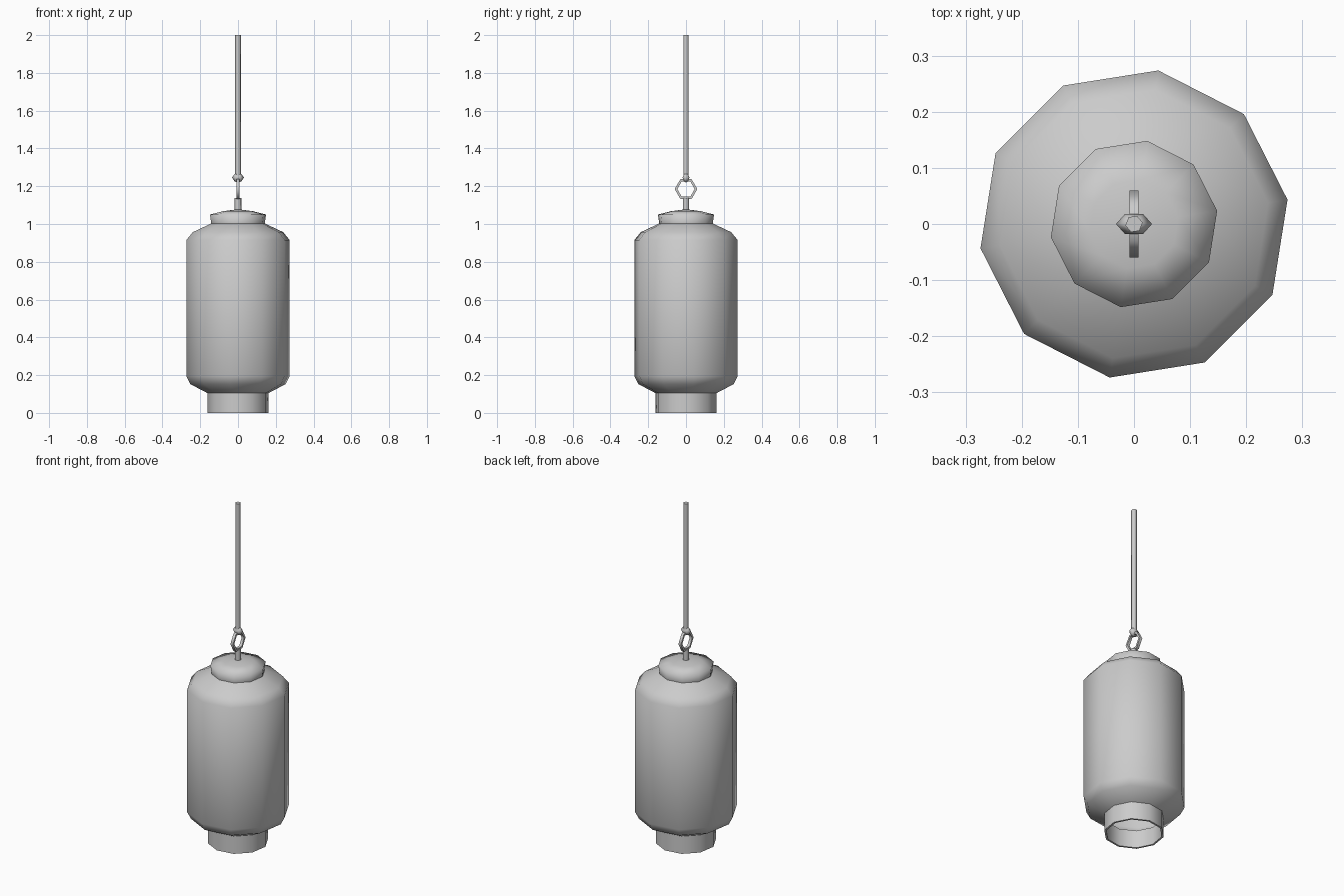
import bpy, bmesh, math

old = bpy.data.objects.get("Cube")
if old:
    bpy.data.objects.remove(old, do_unlink=True)

grey = bpy.data.materials.new("plain grey")
grey.use_nodes = True
grey.diffuse_color = (0.6, 0.6, 0.6, 1)
grey.node_tree.nodes["Principled BSDF"].inputs["Base Color"].default_value = (0.6, 0.6, 0.6, 1)


def lathe(name, profile, sides=10, turn=9, closed=False, angle=180, scale=(1, 1)):
    """Spin an (radius, height) profile, listed from bottom to top on the outside."""
    bm = bmesh.new()
    rings = []
    for r, z in profile:
        if r == 0:
            rings.append([bm.verts.new((0, 0, z))] * sides)
            continue
        ring = []
        for i in range(sides):
            a = math.radians(turn) + math.tau * i / sides
            ring.append(bm.verts.new((r * math.cos(a) * scale[0], r * math.sin(a) * scale[1], z)))
        rings.append(ring)
    pairs = list(zip(rings, rings[1:]))
    if closed:
        pairs.append((rings[-1], rings[0]))
    for low, high in pairs:
        for i in range(sides):
            j = (i + 1) % sides
            corners = list(dict.fromkeys((low[i], low[j], high[j], high[i])))
            bm.faces.new(corners)
    return finish(name, bm, angle)


def finish(name, bm, angle):
    mesh = bpy.data.meshes.new(name)
    bm.to_mesh(mesh)
    bm.free()
    mesh.materials.append(grey)
    ob = bpy.data.objects.new(name, mesh)
    bpy.context.collection.objects.link(ob)
    bpy.ops.object.select_all(action='DESELECT')
    ob.select_set(True)
    bpy.context.view_layer.objects.active = ob
    bpy.ops.object.shade_smooth_by_angle(angle=math.radians(angle))
    return ob


# Paper shade, open underneath
lathe("shade", [(0.155, 0.1), (0.255, 0.152), (0.277, 0.195),
                (0.277, 0.915), (0.242, 0.957), (0.145, 1.002)])

# Hollow collar at the bottom
lathe("bottom_collar", [(0.163, 0.0), (0.163, 0.105), (0.152, 0.105), (0.152, 0.0)],
      closed=True, angle=50)

# Domed cap and its stem
lathe("cap", [(0.143, 1.0), (0.15, 1.05), (0.08, 1.068), (0, 1.078)])
lathe("cap_stem", [(0, 1.06), (0.018, 1.06), (0.018, 1.138), (0, 1.138)], sides=6, angle=61)

# Six-sided hanging link, standing in the side plane
bm = bmesh.new()
loops = []
for i in range(6):
    a = math.tau * i / 6
    loop = []
    for dr, x in ((-0.007, -0.008), (0.007, -0.008), (0.007, 0.008), (-0.007, 0.008)):
        r = 0.053 + dr
        loop.append(bm.verts.new((x, r * math.cos(a), 1.185 + r * math.sin(a))))
    loops.append(loop)
for i in range(6):
    a, b = loops[i], loops[(i + 1) % 6]
    for k in range(4):
        m = (k + 1) % 4
        bm.faces.new((a[k], a[m], b[m], b[k]))
bmesh.ops.recalc_face_normals(bm, faces=bm.faces)
finish("hanging_link", bm, 70)

# Knot and cord
lathe("knot", [(0, 1.22), (0.018, 1.225), (0.032, 1.246), (0.018, 1.265), (0, 1.27)],
      sides=6, turn=0, scale=(1, 0.65))
lathe("cord", [(0, 1.25), (0.0155, 1.25), (0.0155, 2.0), (0, 2.0)], sides=6, angle=61)
